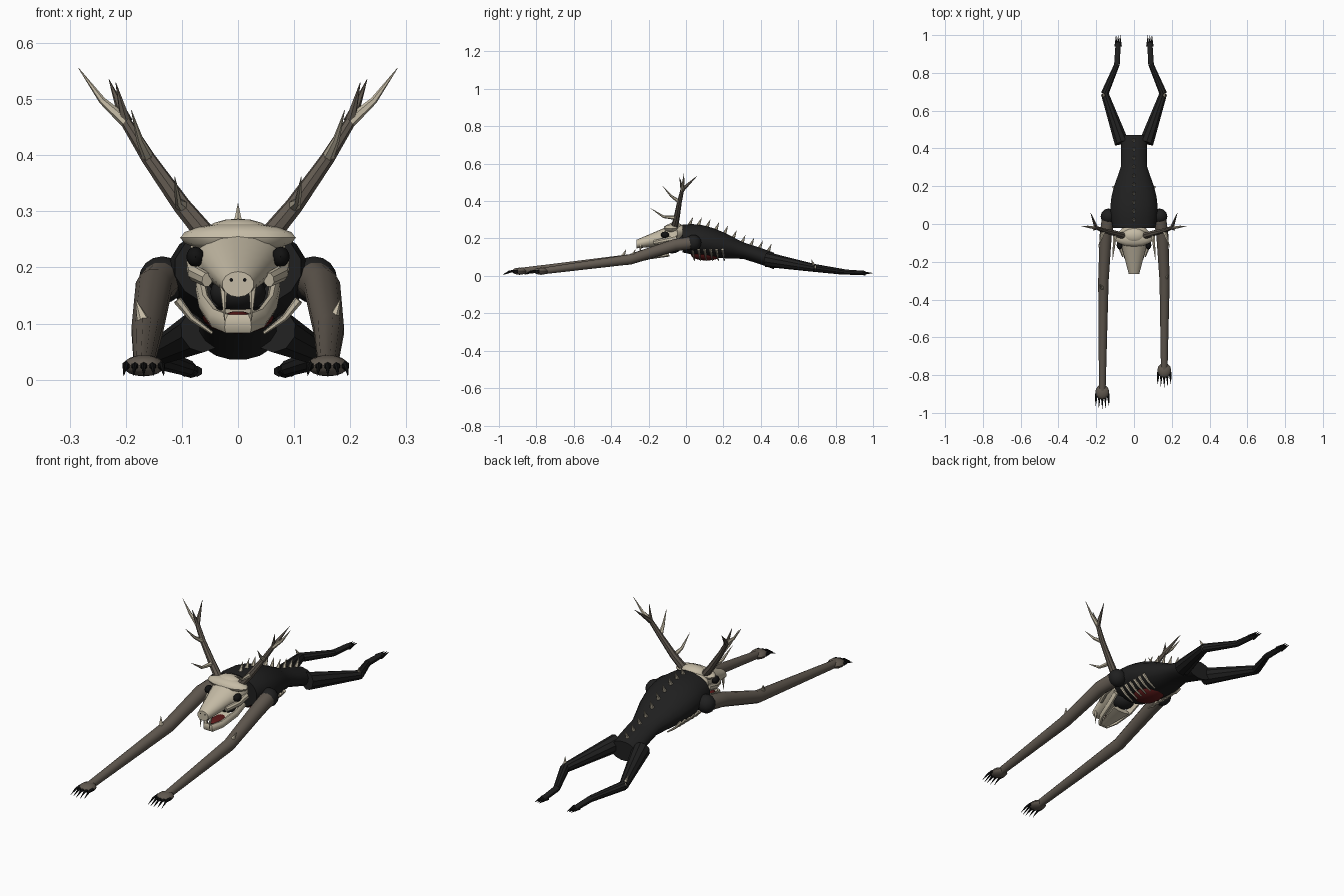
import bpy, bmesh, math
from mathutils import Vector, Matrix

cube = bpy.data.objects.get("Cube")
if cube:
    bpy.data.objects.remove(cube, do_unlink=True)


def material(name, red, green, blue):
    made = bpy.data.materials.new(name)
    made.use_nodes = True
    colour = (red, green, blue, 1)
    made.diffuse_color = colour
    made.node_tree.nodes["Principled BSDF"].inputs["Base Color"].default_value = colour
    return made


bone = material("bone", 0.56, 0.5, 0.38)
hide = material("brown_hide", 0.12, 0.1, 0.08)
fur = material("black_fur", 0.014, 0.014, 0.014)
claw = material("claw_black", 0.006, 0.006, 0.006)
flesh = material("dark_red_flesh", 0.11, 0.01, 0.01)
up = Vector((0, 0, 1))
back = Vector((0, 1, 0))


def finish(name, bm, surface):
    bmesh.ops.recalc_face_normals(bm, faces=bm.faces)
    mesh = bpy.data.meshes.new(name)
    bm.to_mesh(mesh)
    bm.free()
    mesh.materials.append(surface)
    part = bpy.data.objects.new(name, mesh)
    bpy.context.collection.objects.link(part)
    bpy.ops.object.select_all(action='DESELECT')
    part.select_set(True)
    bpy.context.view_layer.objects.active = part
    bpy.ops.object.shade_smooth_by_angle(angle=math.radians(35))


def skin(name, stations, surface, sides):
    """Skin elliptical rings given as (centre, direction, width, height)."""
    bm = bmesh.new()
    rings = []
    for centre, direction, width, height in stations:
        across = direction.cross(up).normalized()
        over = across.cross(direction).normalized()
        ring = []
        for step in range(sides):
            angle = math.tau * (step + 0.5) / sides
            offset = across * math.cos(angle) * width + over * math.sin(angle) * height
            ring.append(bm.verts.new(centre + offset))
        rings.append(ring)
    for first, second in zip(rings, rings[1:]):
        for step in range(sides):
            following = (step + 1) % sides
            bm.faces.new((first[step], first[following], second[following], second[step]))
    bm.faces.new(rings[0])
    bm.faces.new(rings[-1])
    finish(name, bm, surface)


def taper(name, path, thick, thin, surface, sides=8, flatness=1):
    """Tube along a path, thinning evenly with distance."""
    steps = [(end - start).length for start, end in zip(path, path[1:])]
    stations = []
    for index, centre in enumerate(path):
        ahead = path[min(index + 1, len(path) - 1)]
        behind = path[max(index - 1, 0)]
        radius = thick + (thin - thick) * sum(steps[:index]) / sum(steps)
        stations.append((centre, ahead - behind, radius, radius * flatness))
    skin(name, stations, surface, sides)


def spike(name, root, tip, radius, surface, sag=0):
    """Pointed cone whose middle hangs down by the sag."""
    taper(name, [root, root.lerp(tip, 0.5) - up * sag, tip], radius, radius / 20, surface, sides=6)


def ball(name, centre, size, surface):
    bm = bmesh.new()
    placing = Matrix.Translation(centre) @ Matrix.Diagonal((*size, 1))
    bmesh.ops.create_uvsphere(bm, u_segments=12, v_segments=8, radius=1, matrix=placing)
    finish(name, bm, surface)


# Torso: deep chest, narrow waist, sloping down to the hips
def chest(t):
    return max(0, math.cos(3.5 * (t - 0.2)))


def torso_station(t):
    centre = Vector((0, 0.49 * t - 0.02, 0.2 - 0.12 * t ** 1.5))
    return centre, back, 0.07 + 0.058 * chest(t), 0.045 + 0.04 * chest(t)


skin("torso", [torso_station(step / 9) for step in range(10)], fur, sides=16)
taper("neck", [Vector((0, 0.04, 0.2)), Vector((0, -0.08, 0.19))], 0.07, 0.05, fur, sides=12)
ball("belly_flesh", (0, 0.11, 0.115), (0.065, 0.085, 0.033), flesh)

# Spine spikes sit on the torso profile
for number in range(10):
    centre, direction, width, height = torso_station((number + 0.8) / 10.5)
    root = centre + up * (height - 0.01)
    spike(f"spine_spike_{number + 1}", root, root + up * 0.045 + back * 0.02, 0.011, bone)


# Skull: rounded at the rear, narrowing to the snout
def skull_station(t):
    centre = Vector((0, -0.015 - 0.25 * t, 0.235 - 0.065 * t))
    width = 0.095 * (1 - 0.7 * t) * min(1, 0.6 + 4 * t)
    height = 0.065 * (1 - 0.65 * t) * min(1, 0.55 + 2 * t)
    return centre, back, width, height


skin("skull", [skull_station(step / 8) for step in range(9)], bone, sides=14)
ball("brow_ridge", (0, -0.075, 0.253), (0.103, 0.045, 0.026), bone)
ball("crown", (0, -0.06, 0.262), (0.06, 0.04, 0.025), bone)
ball("tongue", (0, -0.15, 0.112), (0.026, 0.06, 0.01), flesh)
ball("throat", (0, -0.075, 0.155), (0.05, 0.05, 0.035), fur)

# Lower jaw: a loop from hinge to hinge around a thin floor
half_jaw = [Vector(point) for point in ((0.066, -0.05, 0.165), (0.06, -0.1, 0.135),
                                        (0.042, -0.18, 0.11), (0.018, -0.22, 0.1))]
other_half = [Vector((-point.x, point.y, point.z)) for point in reversed(half_jaw)]
taper("jaw", half_jaw + other_half, 0.01, 0.01, bone, flatness=1.8)
taper("jaw_floor", [Vector((0, -0.09, 0.115)), Vector((0, -0.22, 0.09))],
      0.05, 0.02, bone, flatness=0.25)


def build_side(label, sign, hand_x, reach, elbow_y):
    def at(x, y, z):
        return Vector((sign * x, y, z))

    # Eye, cheekbone and nostril
    ball(f"{label}_eye_socket", at(0.076, -0.112, 0.219), (0.016, 0.022, 0.018), claw)
    cheek = [at(0.08, -0.05, 0.205), at(0.078, -0.11, 0.19), at(0.055, -0.17, 0.178)]
    taper(f"{label}_cheekbone", cheek, 0.013, 0.01, bone, flatness=1.3)
    ball(f"{label}_nostril", at(0.012, -0.26, 0.178), (0.006, 0.006, 0.007), claw)

    # Teeth in two rows, with one long fang
    for number in range(7):
        along = number / 6
        root = at(0.05, -0.11, 0.17).lerp(at(0.025, -0.23, 0.17), along)
        spike(f"{label}_upper_tooth_{number + 1}", root, root - up * 0.035, 0.005, bone)
        root = half_jaw[1].lerp(half_jaw[-1], along)
        root = at(root.x, root.y, root.z)
        spike(f"{label}_lower_tooth_{number + 1}", root, root + up * 0.03, 0.004, bone)
    spike(f"{label}_fang", at(0.026, -0.24, 0.17), at(0.024, -0.25, 0.105), 0.008, bone)

    # Antler: a brown beam with pale tines
    beam = [at(0.05, -0.065, 0.25), at(0.1, -0.05, 0.31), at(0.16, -0.035, 0.395), at(0.2, -0.02, 0.46)]
    taper(f"{label}_antler_beam", beam, 0.019, 0.01, hide)
    spike(f"{label}_rear_tine", beam[-1], at(0.23, 0.06, 0.535), 0.012, hide)
    spike(f"{label}_upper_tine", beam[-1], at(0.218, -0.035, 0.53), 0.01, hide)
    spike(f"{label}_outer_tine", beam[-1], at(0.284, -0.01, 0.555), 0.011, bone, sag=0.01)
    spike(f"{label}_middle_tine", beam[2], at(0.19, -0.125, 0.48), 0.011, bone, sag=0.01)
    spike(f"{label}_low_tine", beam[1], at(0.113, -0.19, 0.362), 0.012, bone, sag=0.02)

    # Ribs curling in around the belly
    for number in range(6):
        shift = back * 0.032 * number
        path = [at(0.108, 0.035, 0.142), at(0.083, 0.04, 0.11), at(0.046, 0.045, 0.083)]
        taper(f"{label}_rib_{number + 1}", [point + shift for point in path], 0.008, 0.003, bone, sides=6)

    # Arm and clawed hand
    shoulder = at(0.135, 0.04, 0.178)
    elbow = at(0.162, -0.3, 0.088)
    wrist = at(hand_x, -reach, 0.025)
    ball(f"{label}_shoulder", shoulder, (0.042, 0.042, 0.042), fur)
    taper(f"{label}_arm", [shoulder, at(0.15, -0.06, 0.165), elbow, wrist], 0.035, 0.018, hide, sides=12)
    thorn = at(0.167, elbow_y, 0.1)
    spike(f"{label}_arm_spike", thorn, thorn + at(0.015, 0.02, 0.042), 0.013, bone)
    ball(f"{label}_hand", wrist, (0.037, 0.04, 0.019), hide)
    for number in range(5):
        spread = number / 2 - 1
        root = wrist + at(0.03 * spread, 0.012 * abs(spread) - 0.02, 0)
        tip = root + at(0.006 * spread, -0.07, -0.018)
        spike(f"{label}_hand_claw_{number + 1}", root, tip, 0.009, claw, sag=-0.008)

    # Hind leg, with toes and a knee spike
    hip = at(0.065, 0.43, 0.088)
    knee = at(0.155, 0.69, 0.042)
    ankle = at(0.09, 0.845, 0.021)
    toes = at(0.084, 0.96, 0.015)
    taper(f"{label}_thigh", [hip, knee], 0.04, 0.021, fur, sides=10)
    taper(f"{label}_shin", [knee, ankle], 0.021, 0.015, fur, sides=10)
    taper(f"{label}_foot", [ankle, toes], 0.016, 0.014, fur, sides=10, flatness=0.85)
    for number in range(3):
        root = toes + at(0.011 * (number - 1), -0.02, 0)
        spike(f"{label}_toe_{number + 1}", root, root + back * 0.06, 0.01, claw)
    spike(f"{label}_knee_spike", knee, knee + at(0.012, -0.02, 0.045), 0.013, bone)


build_side("left", 1, hand_x=0.16, reach=0.775, elbow_y=-0.29)
build_side("right", -1, hand_x=0.168, reach=0.89, elbow_y=-0.34)
